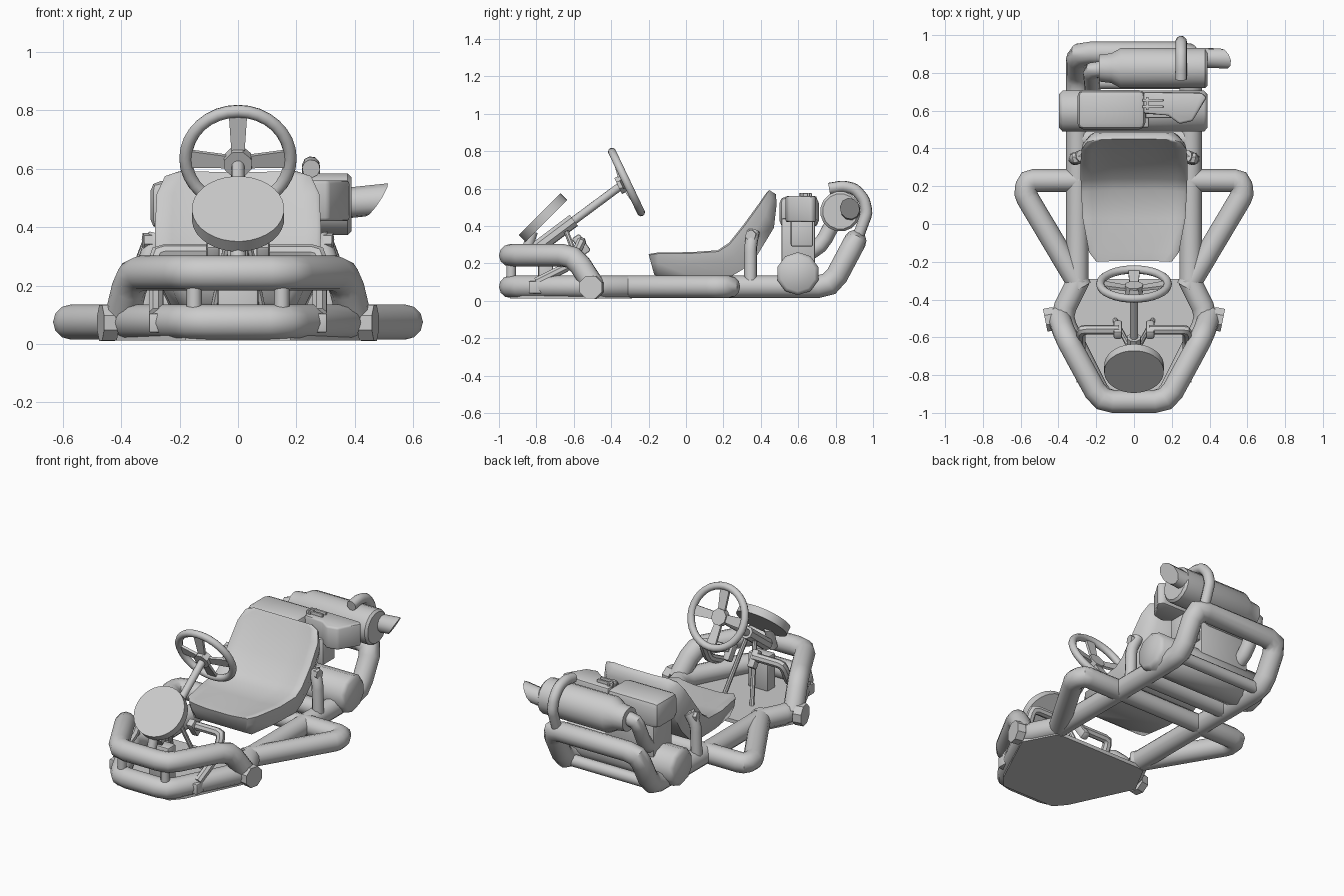
import bpy
import bmesh
from math import radians, cos, sin, pi
from mathutils import Vector, Matrix

default_cube = bpy.data.objects.get("Cube")
if default_cube:
    bpy.data.objects.remove(default_cube, do_unlink=True)

GREY = (0.6, 0.6, 0.6, 1.0)
grey = bpy.data.materials.new("plain grey")
grey.use_nodes = True
grey.diffuse_color = GREY
grey.node_tree.nodes["Principled BSDF"].inputs["Base Color"].default_value = GREY


def finish(name, bm, angle=40, bevel=0):
    """Turn a bmesh into a named object with smooth shading and sharp edges."""
    bmesh.ops.recalc_face_normals(bm, faces=bm.faces)
    if bevel:
        bmesh.ops.bevel(bm, geom=bm.edges[:], offset=bevel, segments=2,
                        profile=0.5, affect='EDGES', clamp_overlap=True)
    mesh = bpy.data.meshes.new(name)
    bm.to_mesh(mesh)
    bm.free()
    mesh.materials.append(grey)
    for face in mesh.polygons:
        face.use_smooth = True
    mesh.set_sharp_from_angle(angle=radians(angle))
    obj = bpy.data.objects.new(name, mesh)
    bpy.context.scene.collection.objects.link(obj)


def loft(name, rings, angle=40, bevel=0, closed=False):
    """Skin a row of equal rings; cap both ends or join them in a loop."""
    bm = bmesh.new()
    rows = [[bm.verts.new(p) for p in ring] for ring in rings]
    count = len(rows[0])
    if closed:
        rows.append(rows[0])
    for a, b in zip(rows, rows[1:]):
        for i in range(count):
            j = (i + 1) % count
            bm.faces.new((a[i], a[j], b[j], b[i]))
    if not closed:
        bm.faces.new(rows[0])
        bm.faces.new(rows[-1])
    finish(name, bm, angle, bevel)


def rounded(points, cut):
    """Cut each inner corner of a path into three softer points."""
    pts = [Vector(p) for p in points]
    out = [pts[0]]
    for a, b, c in zip(pts, pts[1:], pts[2:]):
        p = b + (a - b).normalized() * cut
        q = b + (c - b).normalized() * cut
        out += [p, (p + q) / 4 + b / 2, q]
    return out + [pts[-1]]


def tube(name, points, radius, cut=0, sides=12, end_normal=None):
    """Sweep a circle along a path with mitred corners."""
    pts = rounded(points, cut) if cut else [Vector(p) for p in points]
    dirs = [(b - a).normalized() for a, b in zip(pts, pts[1:])]
    u = dirs[0].orthogonal().normalized()
    v = dirs[0].cross(u)
    angles = [2 * pi * (i + 0.5) / sides for i in range(sides)]
    rings = [[pts[0] + (u * cos(a) + v * sin(a)) * radius for a in angles]]
    for k, d in enumerate(dirs):
        last = k == len(dirs) - 1
        n = (Vector(end_normal) if end_normal else d) if last else d + dirs[k + 1]
        rings.append([p + d * ((pts[k + 1] - p).dot(n) / d.dot(n)) for p in rings[-1]])
    loft(name, rings)


def lathe_x(name, profile, y, z, sides, angle=50):
    """Turn (x, radius) pairs about a line parallel to x."""
    loft(name, [[(x, y + r * cos(2 * pi * (i + 0.5) / sides),
                  z + r * sin(2 * pi * (i + 0.5) / sides))
                 for i in range(sides)] for x, r in profile], angle)


def box(name, centre, size, bevel=0, tilt=0):
    bm = bmesh.new()
    bmesh.ops.create_cube(bm, size=1, matrix=Matrix.Translation(centre)
                          @ Matrix.Rotation(radians(tilt), 4, 'X')
                          @ Matrix.Diagonal((*size, 1)))
    finish(name, bm, bevel=bevel)


def prism(name, outline, low, high, bevel=0):
    loft(name, [[(x, y, z) for x, y in outline] for z in (low, high)], bevel=bevel)


def mirrored(half):
    """Complete a path or outline that starts at the outer or rear end on +x."""
    return half + [(-p[0], *p[1:]) for p in reversed(half)]


PIPE, LOW = 0.06, 0.075

# Main rails with the raised rear hoop
tube("main_frame", mirrored([(.3, -.3, LOW), (.3, .775, LOW), (.3, .905, .32)]), PIPE, .07)
for label, y, size in (("middle", .23, .9), ("rear", .45, .9), ("tail", .75, .6)):
    tube(label + "_cross_tube", [(-.3, y, LOW), (.3, y, LOW)], PIPE * size)

# Front loop, raised bumper and floor
tube("front_frame", mirrored([(.29, -.29, LOW), (.39, -.49, LOW), (.165, -.94, LOW)]),
     PIPE, .06)
tube("front_bumper", mirrored([(.4, -.49, LOW), (.36, -.6, .243), (.175, -.94, .243)]),
     PIPE, .065)
prism("floor_plate", mirrored([(.27, -.29), (.32, -.3), (.42, -.49), (.24, -.87),
                               (.18, -.94)]), .012, .035)

# Round shield on the nose
shield_normal = Vector((0, -.7, .7))
shield_centre = Vector((0, -.765, .445))
tube("round_shield", [shield_centre - shield_normal * .025,
                      shield_centre + shield_normal * .025], .158, sides=32)
tube("shield_arm", [(0, -.86, .24), (0, -.82, .37)], .028)

# Steering column and its mount
hub = Vector((0, -.335, .625))
tube("steering_column", [(0, -.8, .28), hub], .022)
tube("column_sleeve", [(0, -.8, .28), (0, -.6, .43)], .038, sides=8)
box("column_mount", (0, -.75, .14), (.14, .08, .22), .012)
for s, side in ((1, "left"), (-1, "right")):
    tube(side + "_column_leg", [(s * .1, -.51, .03), (s * .03, -.64, .37)], .014, sides=8)

# Steering wheel: rim, hub and four tapered spokes
normal = Vector((0, .9, .43)).normalized()
centre = Vector((0, -.318, .635))
right = Vector((1, 0, 0))
up = right.cross(normal)
RIM, GRIP = .179, .022
rings = []
for i in range(32):
    a = 2 * pi * i / 32
    out = right * cos(a) + up * sin(a)
    rings.append([centre + out * (RIM + GRIP * cos(b)) + normal * GRIP * sin(b)
                  for b in [2 * pi * k / 10 for k in range(10)]])
loft("steering_rim", rings, 60, closed=True)
dish = centre - normal * .025
tube("steering_hub", [dish - normal * .025, dish + normal * .02], .05, sides=8)
for i in range(4):
    a = i * pi / 2
    out = right * cos(a) + up * sin(a)
    across = normal.cross(out)
    spoke = []
    for base, width in ((dish + out * .03, .022), (centre + out * RIM, .032)):
        spoke.append([base + across * width * p + normal * .008 * q
                      for p, q in ((-1, -1), (1, -1), (1, 1), (-1, 1))])
    loft("steering_spoke", spoke)

# Paired parts on both sides
for s, side in ((1, "left"), (-1, "right")):
    tube(side + "_side_bar", [(s * .29, .23, LOW), (s * .56, .23, LOW),
                              (s * .578, .16, LOW), (s * .28, -.34, LOW)], PIPE, .03)
    tube(side + "_front_stub", [(s * .42, -.5, .072), (s * .47, -.51, .072)],
         .066, sides=8)
    box(side + "_nose_bracket", (s * .275, -.8, .072), (.06, .08, .065), .006)
    tube(side + "_bumper_post", [(s * .15, -.935, .1), (s * .15, -.935, .22)], .026)
    tube(side + "_seat_strut", [(s * .315, .345, .09), (s * .31, .345, .29),
                                (s * .275, .36, .37)], .034, .03, sides=10)
    tube(side + "_strut_bolt", [(s * .26, .355, .35), (s * .325, .345, .35)], .03, sides=6)
    tube(side + "_pedal_arm", [(s * .28, -.8, .1), (s * .28, -.62, .19),
                               (s * .28, -.56, .315), (s * .08, -.56, .315)],
         .026, .03, sides=8)
    box(side + "_pedal_pad", (s * .085, -.56, .3), (.045, .05, .11), .01, 35)

# Bucket seat: (top y, z), (underside y, z), half width
stations = [((-.2, .25), (-.17, .14), .2), ((-.15, .258), (-.15, .13), .238),
            ((.03, .26), (.03, .13), .272), ((.17, .27), (.24, .13), .28),
            ((.23, .31), (.3, .165), .282), ((.31, .41), (.385, .25), .284),
            ((.39, .52), (.47, .39), .278), ((.43, .577), (.485, .52), .25),
            ((.445, .592), (.48, .57), .2)]
seat_rings = []
for top, under, width in stations:
    section = []
    for across, depth in ((-1, .05), (-.95, 0), (-.8, .07), (-.4, .14), (.4, .14),
                          (.8, .07), (.95, 0), (1, .05), (.97, .45), (.84, 1), (-.84, 1),
                          (-.97, .45)):
        y, z = Vector(top).lerp(Vector(under), depth)
        section.append((across * width, y, z))
    seat_rings.append(section)
loft("seat", seat_rings, 60)

# Engine: crankcase drum, block, cover and air box
lathe_x("crankcase_drum", [(-.397, .092), (-.378, .115), (.37, .115), (.388, .095)],
        .598, .145, 10)
box("engine_block", (-.09, .6, .32), (.34, .18, .24), .01)
box("engine_cover", (-.12, .605, .475), (.36, .21, .165), .035)
box("carburettor", (.13, .62, .37), (.14, .12, .16), .01)
prism("air_box", [(.05, .7), (.36, .695), (.385, .67), (.31, .545), (.24, .53),
                  (.18, .575), (.05, .585)], .42, .56, .012)
for y in (.62, .655):
    box("air_box_clip", (.1, y, .565), (.11, .014, .025), .003)
box("clip_bridge", (.07, .638, .565), (.015, .07, .02), .003)

# Exhaust: header pipe, muffler, tip and clamp
tube("exhaust_header", [(-.22, .66, .26), (-.22, .72, .29), (-.23, .82, .48),
                        (-.15, .82, .48)], .042, .05)
lathe_x("muffler", [(-.185, .072), (-.12, .08), (-.07, .108), (.375, .108), (.388, .095)],
        .825, .478, 16, 35)
tube("exhaust_tip", [(.37, .88, .482), (.475, .876, .493)], .053, sides=10,
     end_normal=(.8, .2, -.5))
tube("muffler_clamp", [(.25, .765, .6), (.25, .84, .613), (.25, .905, .597),
                       (.25, .953, .54), (.25, .968, .47), (.25, .915, .33)],
     .031, .02, sides=10)
